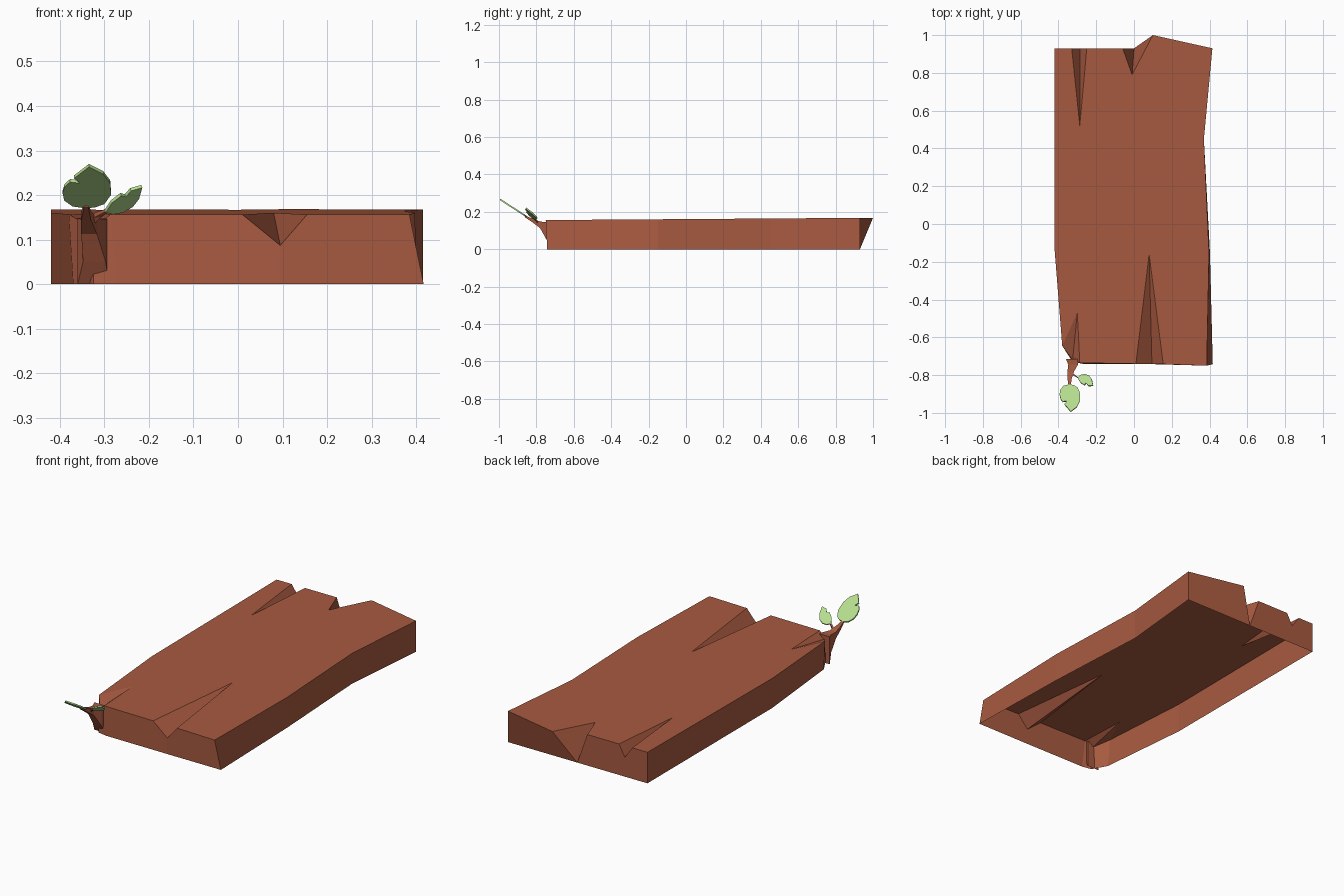
import bpy, bmesh
from mathutils import Vector

if "Cube" in bpy.data.objects:
    bpy.data.objects.remove(bpy.data.objects["Cube"])


def material(name, rgb):
    m = bpy.data.materials.new(name)
    m.diffuse_color = (*rgb, 1)
    m.use_nodes = True
    m.node_tree.nodes["Principled BSDF"].inputs["Base Color"].default_value = m.diffuse_color
    return m


WOOD = material("red_brown_wood", (0.39, 0.102, 0.051))
GREEN = material("light_leaf_green", (0.456, 0.716, 0.27))


def make(name, verts, faces, mat):
    mesh = bpy.data.meshes.new(name)
    bm = bmesh.new()
    vs = [bm.verts.new(v) for v in verts]
    for f in faces:
        bm.faces.new([vs[i] for i in f])
    bmesh.ops.recalc_face_normals(bm, faces=bm.faces)
    bm.to_mesh(mesh)
    bm.free()
    mesh.materials.append(mat)
    ob = bpy.data.objects.new(name, mesh)
    bpy.context.collection.objects.link(ob)
    return ob


# Plank: top outline with splits, named points (open underneath)
top = {
    "BL": (-.42, .93), "L1": (-.42, -.14), "L2": (-.38, -.645),
    "apexA": (-.30, -.47), "A2": (-.287, -.735), "B1": (.01, -.74),
    "apexB": (.08, -.16), "B2": (.155, -.742), "FR": (.385, -.75),
    "R1": (.397, -.15), "R2": (.37, .45), "BR": (.415, .93),
    "tip": (.1, 1.0), "apexC": (-.01, .79), "C2": (-.06, .93),
    "D1": (-.25, .93), "apexD": (-.287, .52), "D2": (-.33, .93),
}
low = {
    "cutA": (-.325, -.72, .125), "cutB": (.095, -.742, .087),
    "cutC": (0, .93, 0), "cutD": (-.285, .93, .105),
    "BL0": (-.42, .93, 0), "L10": (-.42, -.14, 0), "L20": (-.37, -.65, 0),
    "FA0": (-.325, -.73, 0), "FL0": (-.272, -.74, 0), "FB0": (.095, -.742, 0),
    "FR0": (.417, -.742, 0), "R10": (.402, -.15, 0), "R20": (.37, .45, 0),
    "BR0": (.415, .93, 0),
}
points = {k: (x, y, .156 + .007 * (y + .75)) for k, (x, y) in top.items()}
points.update(low)
index = {k: i for i, k in enumerate(points)}
panels = [
    " ".join(top),
    # left and right walls
    "BL L1 L10 BL0", "L1 L2 L20 L10",
    "FR R1 R10 FR0", "R1 R2 R20 R10", "R2 BR BR0 R20",
    # front walls
    "L2 cutA FA0 L20", "cutA A2 FL0 FA0",
    "A2 B1 cutB FB0 FL0", "cutB B2 FR FR0 FB0",
    # back walls
    "BR tip cutC BR0", "cutC C2 D1 cutD D2 BL BL0",
    # sides of the splits
    "L2 apexA cutA", "apexA A2 cutA", "B1 apexB cutB", "apexB B2 cutB",
    "tip apexC cutC", "apexC C2 cutC", "D1 apexD cutD", "apexD D2 cutD",
]
make("plank", list(points.values()),
     [[index[k] for k in p.split()] for p in panels], WOOD)


# Twigs: lofted four-sided sections
def loft(name, rings):
    n = len(rings)
    verts = [v for r in rings for v in r]
    faces = [(0, 1, 2, 3), tuple(4 * (n - 1) + k for k in range(4))]
    for i in range(n - 1):
        for k in range(4):
            a, b = 4 * i + k, 4 * i + (k + 1) % 4
            faces.append((a, b, b + 4, a + 4))
    return make(name, verts, faces, WOOD)


def section(y, x0, x1, z0, z1):
    return [(x0, y, z0), (x1, y, z0), (x1, y, z1), (x0, y, z1)]


loft("twig", [section(-.715, -.36, -.29, .0, .148),
              section(-.745, -.348, -.297, .05, .145),
              section(-.78, -.352, -.317, .113, .148),
              section(-.82, -.352, -.33, .143, .164),
              section(-.862, -.346, -.336, .172, .18)])
loft("side_twig", [section(-.79, -.34, -.325, .132, .147),
                   section(-.802, -.322, -.308, .15, .16),
                   section(-.818, -.294, -.286, .164, .17)])


# Leaves: notched outlines laid on a tilted plane, given a little thickness
def leaf(name, outline, origin, slope_x, slope_y):
    ox, oy, oz = origin
    base = [Vector((x, y, oz + slope_x * (x - ox) + slope_y * (y - oy)))
            for x, y in outline]
    up = Vector((-slope_x, -slope_y, 1)).normalized() * .008
    n = len(base)
    faces = [tuple(range(n)), tuple(range(2 * n - 1, n - 1, -1))]
    faces += [(i, (i + 1) % n, n + (i + 1) % n, n + i) for i in range(n)]
    return make(name, base + [v + up for v in base], faces, GREEN)


leaf("large_leaf",
     [(-.342, -.853), (-.372, -.86), (-.39, -.88), (-.394, -.905),
      (-.389, -.928), (-.377, -.944), (-.355, -.94), (-.368, -.957),
      (-.335, -.996), (-.303, -.972), (-.287, -.94), (-.285, -.9),
      (-.3, -.868), (-.32, -.857)],
     (-.342, -.853, .17), 0, -.65)
leaf("small_leaf",
     [(-.297, -.818), (-.28, -.803), (-.258, -.798), (-.236, -.806),
      (-.222, -.825), (-.215, -.858), (-.24, -.86), (-.252, -.846),
      (-.262, -.855), (-.283, -.842)],
     (-.295, -.82, .163), .34, -.69)
